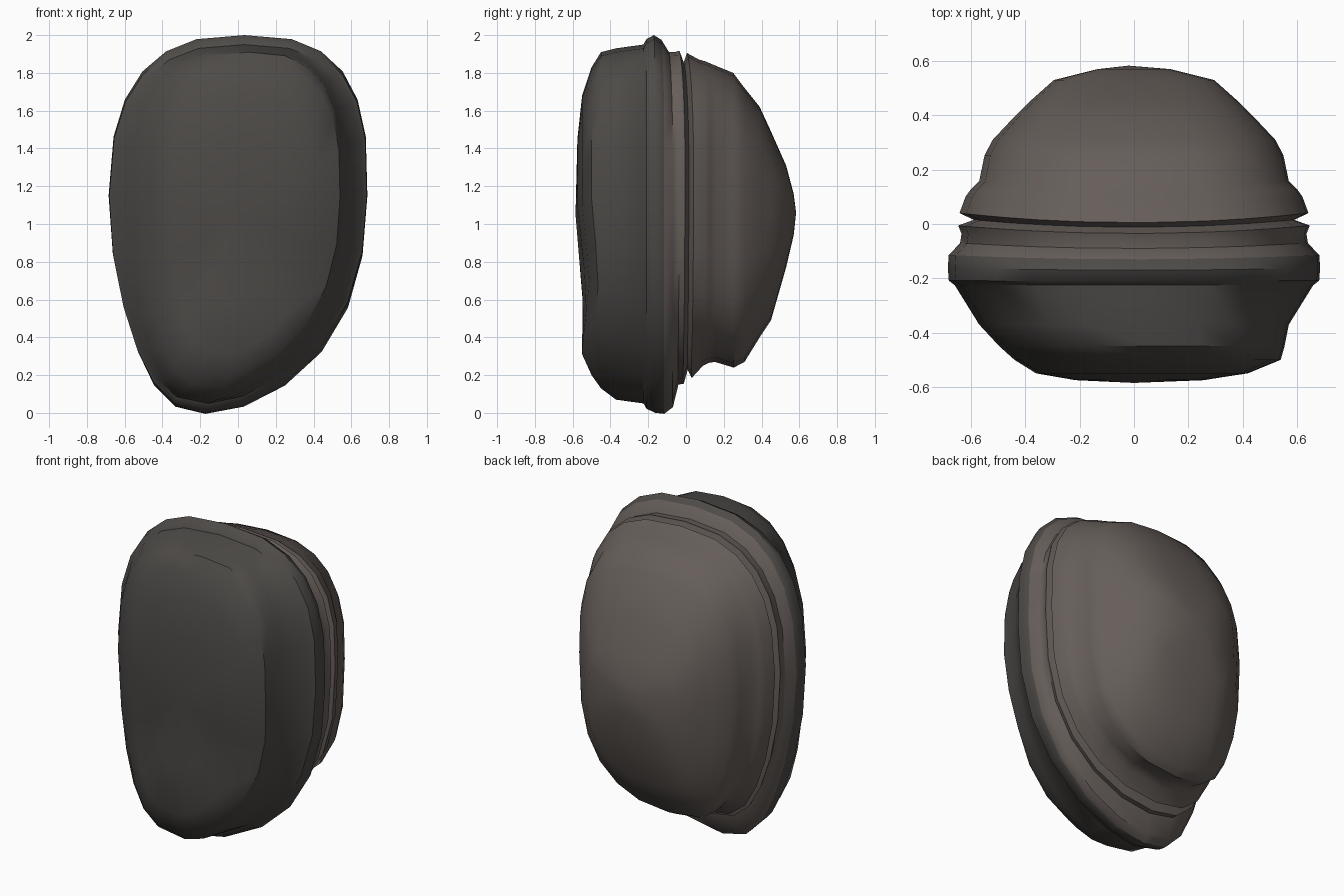
import bpy, bmesh, math

if "Cube" in bpy.data.objects:
    bpy.data.objects.remove(bpy.data.objects["Cube"])

SIDES = 24
# Smooth envelope, front to back: y, half width, bottom, top
ENVELOPE = [(-.575, .24, .60, 1.45), (-.55, .39, .31, 1.68), (-.50, .49, .20, 1.83),
            (-.45, .525, .13, 1.91), (-.37, .57, .07, 1.93), (-.225, .66, .05, 1.95),
            (-.17, .685, 0, 2.0), (-.09, .64, .03, 1.91), (-.06, .635, .15, 1.91),
            (.07, .62, .25, 1.87), (.105, .60, .265, 1.86), (.14, .57, .27, 1.845),
            (.25, .55, .24, 1.80), (.31, .52, .27, 1.72), (.39, .445, .40, 1.62),
            (.45, .385, .49, 1.49), (.53, .295, .77, 1.31), (.57, .135, .94, 1.16)]
# Ridges (negative inset) and the crack (positive inset) cut into the envelope
LAYER_EDGES = {-.21: -.015, -.13: -.02, -.035: -.015, -.012: .04, .005: -.015}


def clamp(value):
    return max(0, min(1, value))


def envelope_at(y):
    for a, b in zip(ENVELOPE, ENVELOPE[1:]):
        if a[0] <= y <= b[0]:
            f = (y - a[0]) / (b[0] - a[0])
            return [p + f * (q - p) for p, q in zip(a[1:], b[1:])]


def power(value, exponent):
    return math.copysign(abs(value) ** exponent, value)


def outline(angle, y):
    """Unit boulder outline: squarish top, foot tapering to the left."""
    c, s = math.cos(angle), math.sin(angle)
    if s >= 0:
        return power(c, .74) + .05 * s, .575 + .425 * power(s, .74)
    # the foot is boxier on the back lobe and the left of the front slab
    boxy = clamp(abs(y + .15) / .25) if (y > -.15 or c < 0) else 0
    e = 1 - .25 * boxy
    return power(c, e) - (.26 - .08 * boxy) * s ** 4, .575 + .575 * power(s, e)


def ring(bm, y):
    half, bottom, top = envelope_at(y)
    inset = LAYER_EDGES.get(y, 0)
    half, bottom, top = half - inset, bottom + inset, top - inset
    shift = .05 * max(0, 1 - abs(y + .5) / .12)       # fuller right front corner
    bow = .04 * max(0, 1 - abs(y - .03) / .25)        # layers bend back at the rim
    verts = []
    for i in range(SIDES):
        u, v = outline(2 * math.pi * i / SIDES, y)
        x, z = half * u + shift, bottom + v * (top - bottom)
        bend = bow * min(1, (x / .65) ** 2 + max(0, 1 - z) ** 2)
        # shallow dip across the lower front face
        dip = .04 * max(0, 1 - abs(z - .72) / .38) * clamp((-.3 - y) / .2)
        verts.append(bm.verts.new((x, y + bend + dip, z)))
    return verts


def material(name, colour):
    mat = bpy.data.materials.new(name)
    mat.diffuse_color = (*colour, 1)
    mat.use_nodes = True
    mat.node_tree.nodes["Principled BSDF"].inputs["Base Color"].default_value = mat.diffuse_color
    return mat


bm = bmesh.new()
ys = sorted([row[0] for row in ENVELOPE] + list(LAYER_EDGES))
rings = [ring(bm, y) for y in ys]

# Skin between layers: dark front slab, browner back
for y, a, b in zip(ys, rings, rings[1:]):
    for i in range(SIDES):
        j = (i + 1) % SIDES
        face = bm.faces.new((a[i], a[j], b[j], b[i]))
        face.material_index = int(y > -.14)

# Front and back end caps
for loop, tip, mat in ((rings[0], (0, -.585, 1.05), 0), (rings[-1], (-.02, .583, 1.06), 1)):
    centre = bm.verts.new(tip)
    for i in range(SIDES):
        bm.faces.new((loop[i], loop[(i + 1) % SIDES], centre)).material_index = mat

bmesh.ops.recalc_face_normals(bm, faces=bm.faces)
mesh = bpy.data.meshes.new("layered_boulder")
bm.to_mesh(mesh)
bm.free()
mesh.materials.append(material("dark_stone", (.075, .069, .064)))
mesh.materials.append(material("brown_stone", (.13, .11, .10)))

boulder = bpy.data.objects.new("layered_boulder", mesh)
bpy.context.collection.objects.link(boulder)
bpy.context.view_layer.objects.active = boulder
boulder.select_set(True)
bpy.ops.object.shade_smooth_by_angle(angle=math.radians(40))
